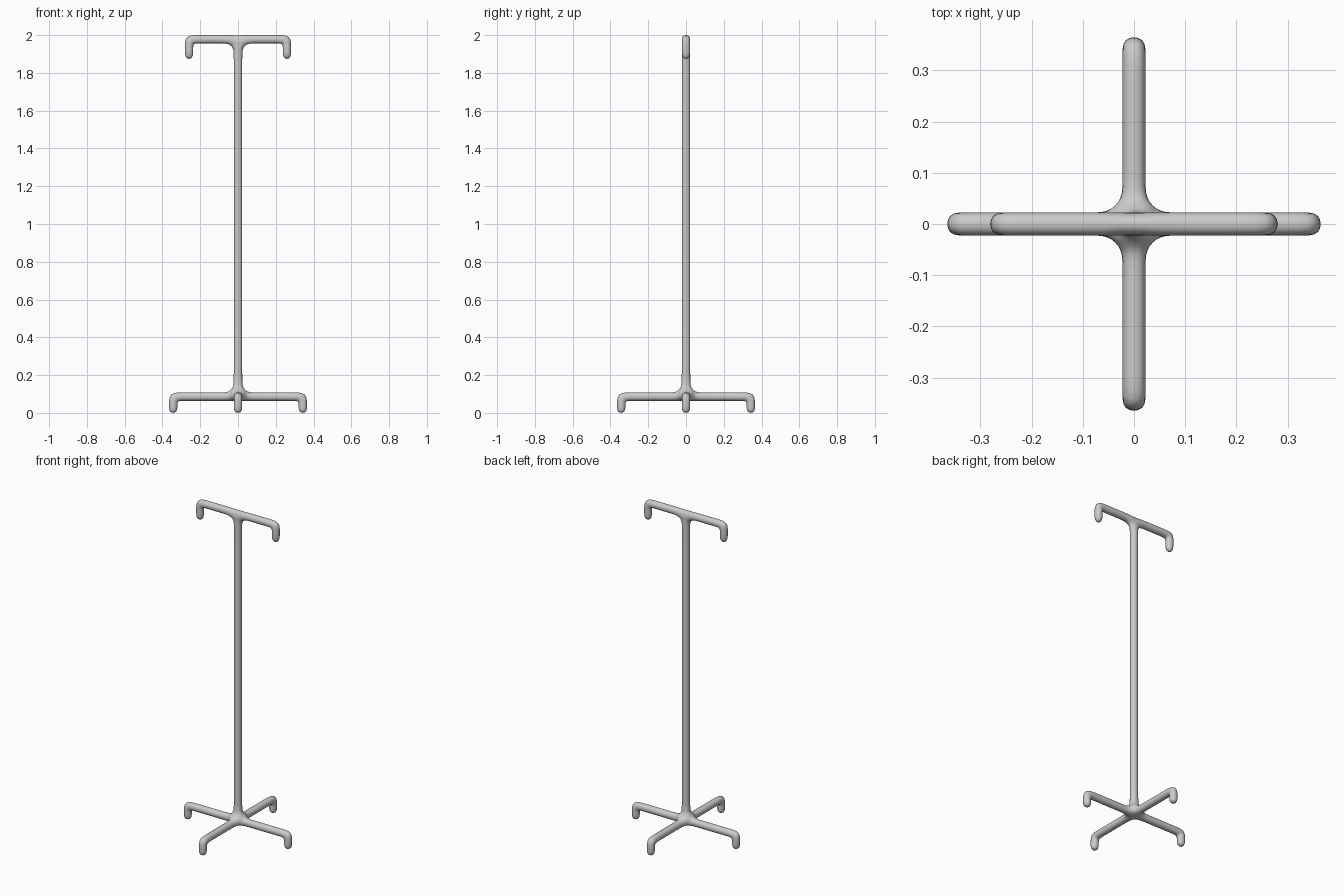
import bpy, bmesh
from mathutils import Vector

if "Cube" in bpy.data.objects:
    bpy.data.objects.remove(bpy.data.objects["Cube"])

H = 0.024      # half width of the square cage (rounds to a 0.022 radius tube)
D = 0.05       # distance from a joint centre to its branch openings
BASE_Z, TOP_Z = 0.086, 1.978
X, Y, Z = Vector((1, 0, 0)), Vector((0, 1, 0)), Vector((0, 0, 1))

bm = bmesh.new()


def joint(centre, dirs):
    """Webbed hub: convex hull around one square opening per direction."""
    verts = []
    for d in dirs:
        u = Vector((d.y, d.z, d.x))
        w = d.cross(u)
        for a, b in ((-1, -1), (1, -1), (1, 1), (-1, 1)):
            verts.append(bm.verts.new(centre + d * D + (u * a + w * b) * H))
    bmesh.ops.convex_hull(bm, input=verts)
    edges = list({e for v in verts for e in v.link_edges})
    bmesh.ops.dissolve_limit(bm, angle_limit=0.01, verts=verts, edges=edges)
    faces = {f for v in verts if v.is_valid for f in v.link_faces}
    bmesh.ops.recalc_face_normals(bm, faces=list(faces))
    return [max(faces, key=lambda f: (f.calc_center_median() - centre).dot(d)) for d in dirs]


def extrude(face, d, centre, dist):
    """Extrude a face so that it lies flat at dist from centre along d."""
    new = bmesh.ops.extrude_discrete_faces(bm, faces=[face])["faces"][0]
    for v in new.verts:
        v.co += d * (dist - (v.co - centre).dot(d))
    return new


def bent_arm(face, d, centre, reach, drop):
    """Horizontal arm with a mitred elbow and a short rounded leg down."""
    for dist in (D + 0.04, reach - 0.05, reach):
        face = extrude(face, d, centre, dist)
    for v in face.verts:
        v.co += d * (v.co.z - centre.z)
    for dist in (0.045, drop):
        face = extrude(face, -Z, centre, dist)


# four-legged base
base = Vector((0, 0, BASE_Z))
base_dirs = [X, -X, Y, -Y, Z]
openings = joint(base, base_dirs)
pole_low = openings[4]
for f, d in zip(openings[:4], base_dirs):
    bent_arm(f, d, base, 0.343, BASE_Z + 0.003)

# top bar with two hooks
top = Vector((0, 0, TOP_Z))
top_dirs = [X, -X, -Z]
openings = joint(top, top_dirs)
pole_high = openings[2]
for f, d in zip(openings[:2], top_dirs):
    bent_arm(f, d, top, 0.259, 0.109)

# pole between the two joints
pole_low = extrude(pole_low, Z, base, D + 0.04)
pole_high = extrude(pole_high, -Z, top, D + 0.04)
ends = list(pole_low.edges) + list(pole_high.edges)
bmesh.ops.delete(bm, geom=[pole_low, pole_high], context='FACES_ONLY')
bmesh.ops.bridge_loops(bm, edges=ends)

bmesh.ops.recalc_face_normals(bm, faces=bm.faces[:])
for f in bm.faces:
    f.smooth = True
mesh = bpy.data.meshes.new("drip_stand")
bm.to_mesh(mesh)
bm.free()
stand = bpy.data.objects.new("drip_stand", mesh)
bpy.context.collection.objects.link(stand)
sub = stand.modifiers.new("round", 'SUBSURF')
sub.levels = sub.render_levels = 2
